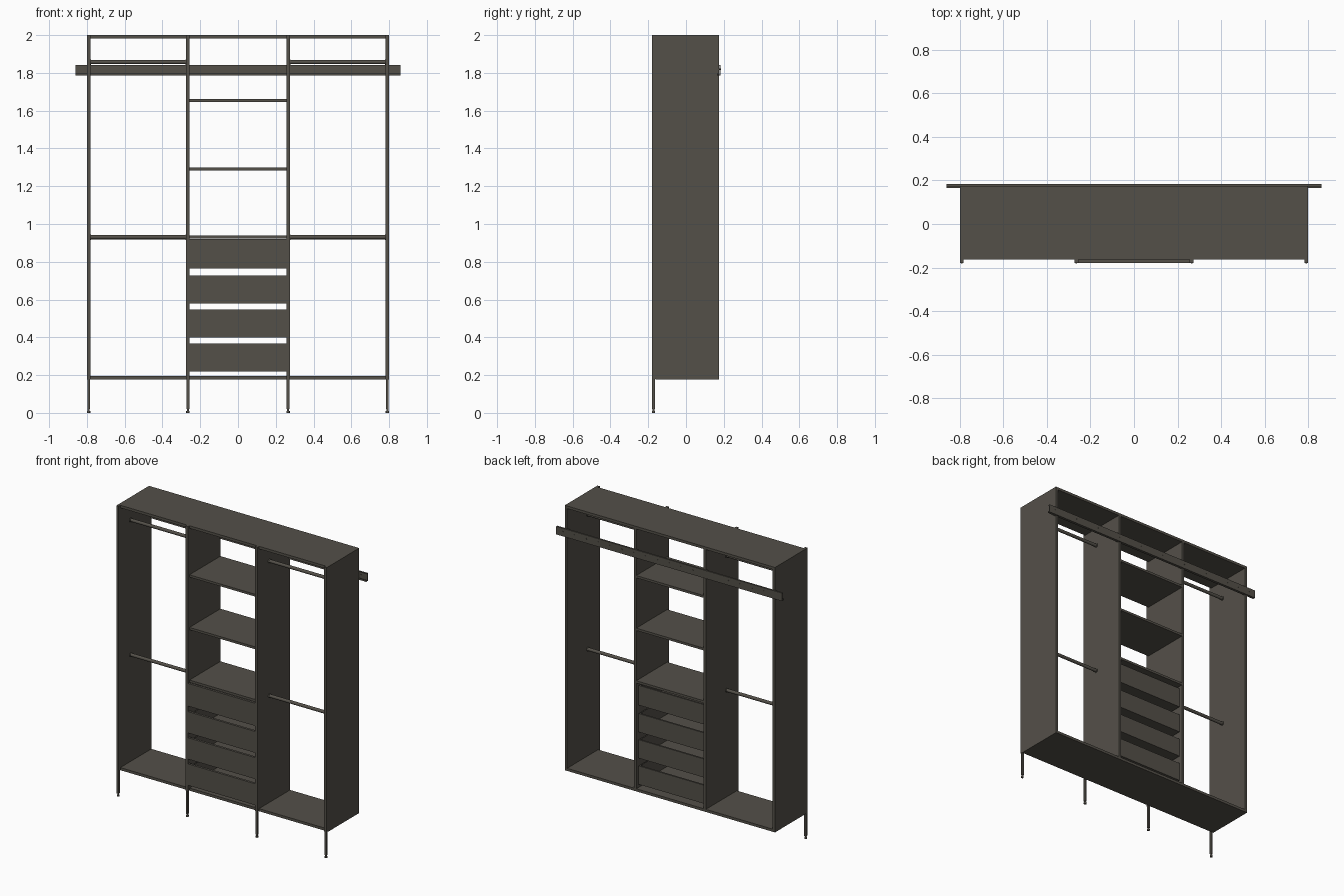
import bpy
import math

cube = bpy.data.objects.get("Cube")
if cube:
    bpy.data.objects.remove(cube, do_unlink=True)

finish = bpy.data.materials.new("dark taupe")
finish.use_nodes = True
COLOUR = (0.088, 0.080, 0.066, 1)
finish.diffuse_color = COLOUR
finish.node_tree.nodes["Principled BSDF"].inputs["Base Color"].default_value = COLOUR

FRONT, BACK = -0.162, 0.175
PANEL = 0.018
WALLS = {"left_outer": 0.791, "left_inner": 0.265, "right_inner": -0.265, "right_outer": -0.791}


def mesh_object(name, verts, faces):
    mesh = bpy.data.meshes.new(name)
    mesh.from_pydata(verts, [], faces)
    mesh.materials.append(finish)
    obj = bpy.data.objects.new(name, mesh)
    bpy.context.collection.objects.link(obj)
    return obj


def box(name, x, y, z):
    """Box spanning the given (low, high) ranges."""
    verts = [(a, b, c) for a in x for b in y for c in z]
    faces = [(0, 1, 3, 2), (4, 6, 7, 5), (0, 4, 5, 1), (2, 3, 7, 6), (0, 2, 6, 4), (1, 5, 7, 3)]
    return mesh_object(name, verts, faces)


def cylinder(name, radius, depth, location, rotation=(0, 0, 0), sides=16):
    bpy.ops.mesh.primitive_cylinder_add(vertices=sides, radius=radius, depth=depth,
                                        location=location, rotation=rotation)
    obj = bpy.context.object
    obj.name = name
    obj.data.materials.append(finish)
    bpy.ops.object.shade_smooth_by_angle(angle=math.radians(40))
    return obj


# Upright panels, each with a front post that runs down into a leg
for name, x in WALLS.items():
    half = PANEL / 2
    box(name + "_panel", (x - half, x + half), (FRONT, BACK), (0.18, 2.0))
    box(name + "_post", (x - half, x + half), (-0.18, FRONT), (0.18, 2.0))
    box(name + "_leg", (x - 0.007, x + 0.007), (-0.179, -0.165), (0.02, 0.18))
    cylinder(name + "_foot", 0.006, 0.012, (x, -0.172, 0.016))
    cylinder(name + "_foot_pad", 0.009, 0.01, (x, -0.172, 0.005))

# Full-width top and bottom
for name, z in (("top_panel", 1.982), ("bottom_panel", 0.177)):
    box(name, (-0.8, 0.8), (FRONT, BACK), (z, z + PANEL))

# Centre shelves
INNER = (-0.256, 0.256)
for name, z in (("upper_shelf", 1.646), ("middle_shelf", 1.284), ("drawer_top_shelf", 0.922)):
    box(name, INNER, (FRONT, BACK), (z, z + 0.016))

# Open drawers, each with a front, back, bottom and two sides
for i, (low, high) in enumerate(((0.22, 0.367), (0.40, 0.547), (0.58, 0.727), (0.765, 0.921))):
    name = f"drawer_{i + 1}_"
    box(name + "front", (-0.258, 0.258), (-0.178, FRONT), (low, high))
    box(name + "back", (-0.25, 0.25), (0.145, 0.157), (low, high - 0.02))
    box(name + "bottom", (-0.25, 0.25), (FRONT, 0.157), (low, low + 0.01))
    for side, x in (("left", 0.244), ("right", -0.25)):
        box(name + side + "_side", (x, x + 0.006), (FRONT, 0.157), (low, high - 0.02))

# Hanging rods with end flanges
turn = (0, math.pi / 2, 0)
for side, s in (("left", 1), ("right", -1)):
    for level, z in (("upper", 1.857), ("lower", 0.93)):
        name = f"{side}_{level}_rod"
        cylinder(name, 0.011, 0.51, (s * 0.528, -0.05, z), turn)
        for end in (0.276, 0.78):
            cylinder(name + "_flange", 0.014, 0.006, (s * end, -0.05, z), turn)

# Wall rail: folded strip with lips along both long edges
profile = [(0.183, 1.842), (0.183, 1.787), (0.165, 1.787), (0.165, 1.798),
           (0.169, 1.798), (0.169, 1.791), (0.178, 1.791), (0.178, 1.838),
           (0.171, 1.838), (0.171, 1.842)]
n = len(profile)
verts = [(x, y, z) for x in (-0.86, 0.86) for y, z in profile]
faces = [(i, (i + 1) % n, (i + 1) % n + n, i + n) for i in range(n)]
faces += [tuple(reversed(range(n))), tuple(range(n, 2 * n))]
mesh_object("wall_rail", verts, faces)

# Rail fixings
for i in range(19):
    cylinder("rail_screw", 0.004, 0.008, (-0.81 + i * 0.09, 0.18, 1.818), (math.pi / 2, 0, 0), 10)
